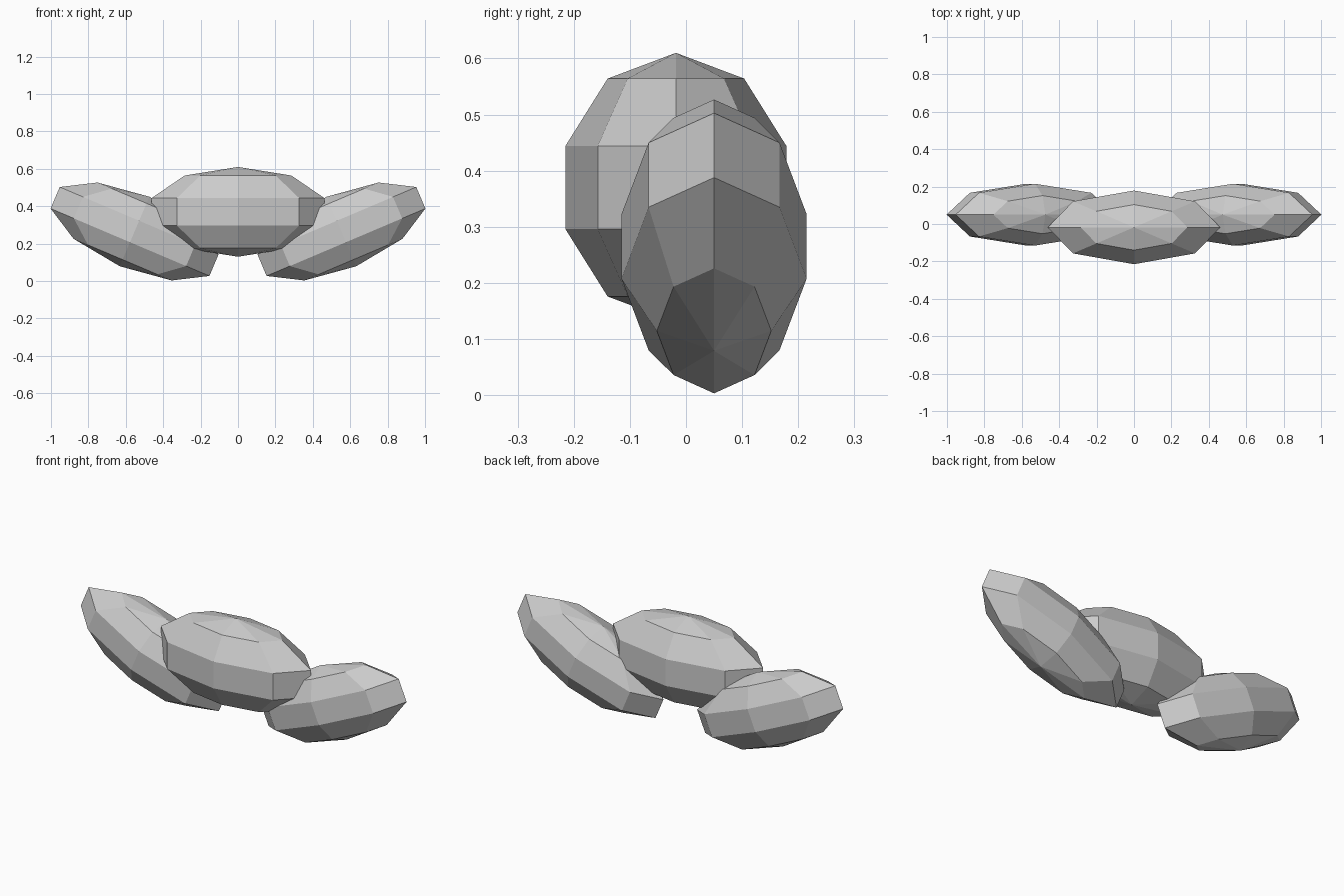
import bpy
from math import radians

if "Cube" in bpy.data.objects:
    bpy.data.objects.remove(bpy.data.objects["Cube"])


def pebble(name, center, radii, tilt=0):
    """Flat-shaded low-poly ellipsoid, tilted about the front-back axis."""
    bpy.ops.mesh.primitive_uv_sphere_add(
        segments=8, ring_count=5, radius=1, location=center,
        rotation=(0, radians(tilt), 0))
    ob = bpy.context.object
    ob.name = name
    ob.scale = radii
    bpy.ops.object.shade_flat()
    return ob


# Large middle lobe, set slightly forward
pebble("middle_lobe", (0, -0.018, 0.37), (0.485, 0.207, 0.24))

# Pair of side lobes rising outward
for side, label in ((1, "right"), (-1, "left")):
    pebble(label + "_lobe", (side * 0.553, 0.05, 0.265),
           (0.485, 0.1735, 0.202), -23 * side)
